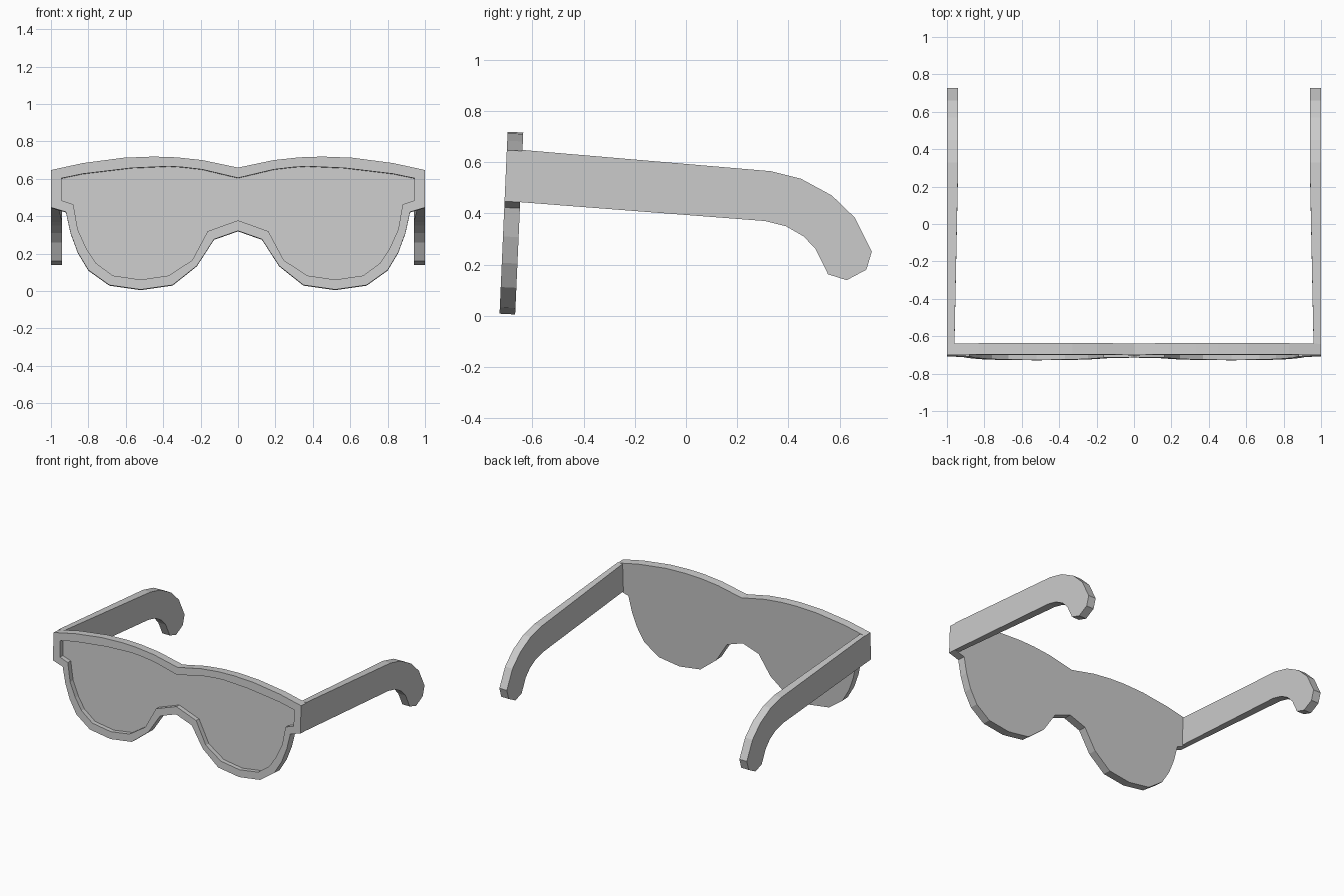
import bpy, bmesh

if "Cube" in bpy.data.objects:
    bpy.data.objects.remove(bpy.data.objects["Cube"])

# Half outlines (x, z) from top centre round to the nose bridge
OUTER = [(0, .66), (.19, .70), (.33, .715), (.45, .719), (.61, .713), (.83, .684),
         (1, .647), (1, .447), (.92, .423), (.895, .31), (.857, .207), (.80, .112),
         (.688, .032), (.52, .008), (.35, .032), (.22, .135), (.128, .277), (0, .322)]
INNER = [(0, .605), (.19, .65), (.30, .663), (.37, .667), (.57, .658), (.83, .627),
         (.945, .603), (.945, .485), (.88, .463), (.857, .33), (.812, .23), (.76, .15),
         (.67, .083), (.52, .061), (.37, .083), (.245, .165), (.162, .32), (0, .378)]
# Temple arm side profile (y, z)
ARM = [(-.641, .648), (.33, .565), (.45, .535), (.57, .47), (.66, .383), (.726, .25),
       (.705, .18), (.628, .139), (.555, .162), (.507, .26), (.46, .31), (.39, .35),
       (.31, .37), (-.65, .444)]


def full_loop(half):
    return half + [(-x, z) for x, z in reversed(half[1:-1])]


def bridge(bm, a, b):
    for i in range(len(a)):
        j = (i + 1) % len(a)
        bm.faces.new((a[i], a[j], b[j], b[i]))


def finish(bm, name):
    bmesh.ops.recalc_face_normals(bm, faces=bm.faces)
    mesh = bpy.data.meshes.new(name)
    bm.to_mesh(mesh)
    bm.free()
    obj = bpy.data.objects.new(name, mesh)
    bpy.context.collection.objects.link(obj)
    return obj


# Front: raked rim with a recessed one-piece lens
bm = bmesh.new()


def ring(half, depth):
    return [bm.verts.new((x, -.729 + .0445 * z + depth, z - .05 * depth))
            for x, z in full_loop(half)]


back, front = ring(OUTER, .061), ring(OUTER, 0)
lip, lens = ring(INNER, 0), ring(INNER, .035)
for a, b in ((back, front), (front, lip), (lip, lens)):
    bridge(bm, a, b)
bm.faces.new(back)
bm.faces.new(lens)
finish(bm, "rim_and_lens")

# Arms: curved ear hooks, slightly thinner at the hinge
for side, label in ((1, "right"), (-1, "left")):
    bm = bmesh.new()
    out = [bm.verts.new((side, y, z)) for y, z in ARM]
    inn = [bm.verts.new((side * (.96 if y < -.5 else .94), y, z)) for y, z in ARM]
    bridge(bm, out, inn)
    bm.faces.new(out)
    bm.faces.new(inn)
    finish(bm, label + "_arm")
